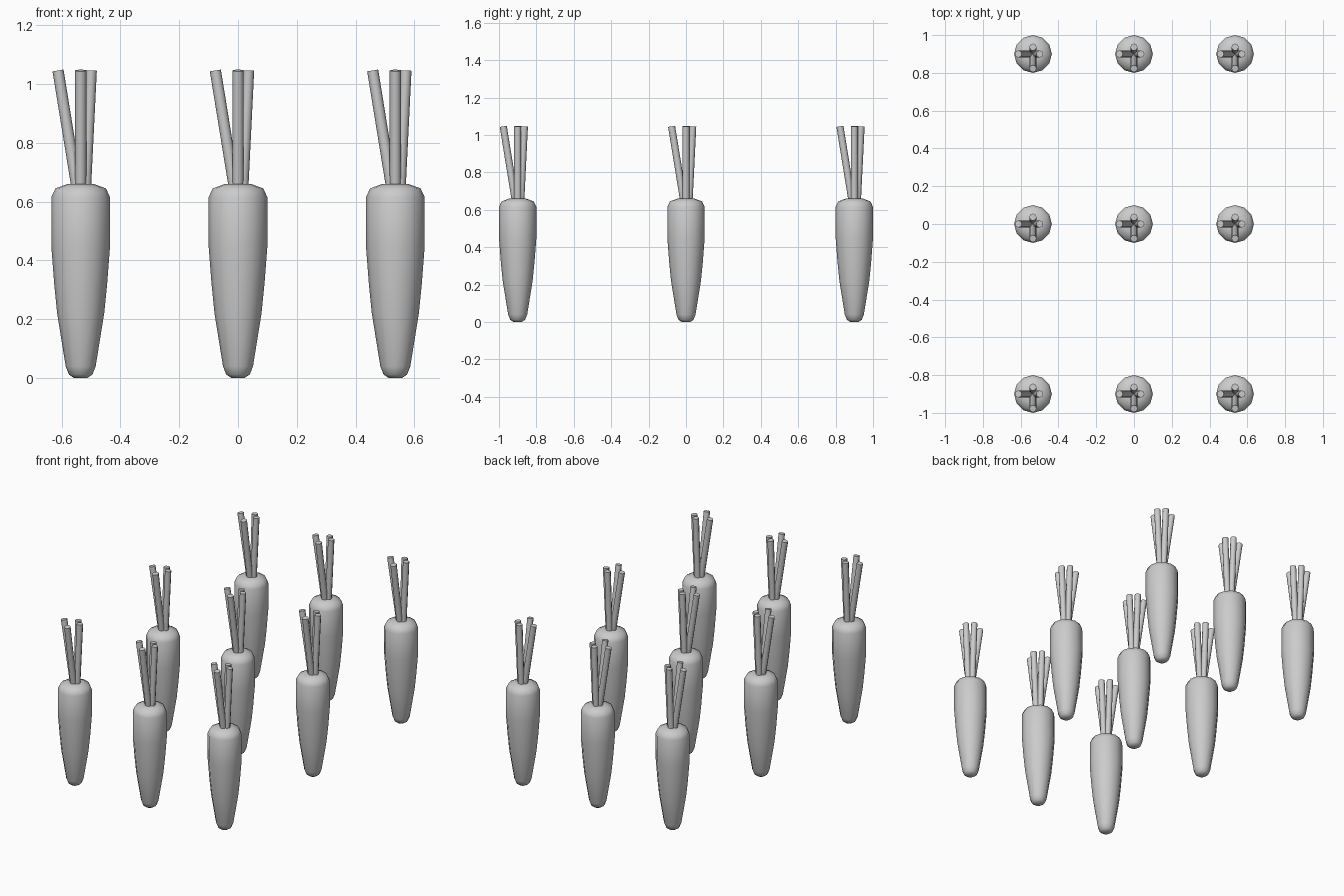
import bpy, bmesh, math
from mathutils import Vector

cube = bpy.data.objects.get("Cube")
if cube:
    bpy.data.objects.remove(cube)

grey = bpy.data.materials.new("plain grey")
grey.use_nodes = True
grey.diffuse_color = (0.6, 0.6, 0.6, 1)
grey.node_tree.nodes["Principled BSDF"].inputs["Base Color"].default_value = (0.6, 0.6, 0.6, 1)


def finish(name, bm, angle):
    """Turn a bmesh into a smooth-shaded mesh datablock."""
    bmesh.ops.recalc_face_normals(bm, faces=bm.faces)
    mesh = bpy.data.meshes.new(name)
    bm.to_mesh(mesh)
    bm.free()
    mesh.materials.append(grey)
    mesh.shade_smooth()
    mesh.set_sharp_from_angle(angle=math.radians(angle))
    return mesh


def lathe(name, profile, sides):
    """Stack rings of (radius, height) and cap both ends."""
    bm = bmesh.new()
    rings = []
    for r, z in profile:
        rings.append([bm.verts.new((r * math.cos(a), r * math.sin(a), z))
                      for a in (math.tau * i / sides for i in range(sides))])
    for low, high in zip(rings, rings[1:]):
        for i in range(sides):
            j = (i + 1) % sides
            bm.faces.new((low[i], low[j], high[j], high[i]))
    bm.faces.new(rings[0])
    bm.faces.new(rings[-1])
    return finish(name, bm, 50)


def stalks(name, ends, radius, sides):
    """Leaning rods, each from a base point to a top point."""
    bm = bmesh.new()
    for base, top in ends:
        base, top = Vector(base), Vector(top)
        axis = top - base
        matrix = axis.to_track_quat('Z', 'Y').to_matrix().to_4x4()
        matrix.translation = (base + top) / 2
        bmesh.ops.create_cone(bm, cap_ends=True, segments=sides, radius1=radius,
                              radius2=radius, depth=axis.length, matrix=matrix)
    return finish(name, bm, 50)


# Tapered root with a rounded tip and shoulder
root = lathe("root", [(0.022, 0.0), (0.04, 0.012), (0.051, 0.04), (0.08, 0.22), (0.09, 0.32),
                      (0.1, 0.45), (0.1, 0.615), (0.086, 0.645), (0.045, 0.66)], 12)

# Four stalks: two lean far out, two stay nearly upright
lean = [(-0.008, -0.077), (0.015, 0.036)]
ends = [((b, 0, 0.62), (t, 0, 1.046)) for b, t in lean]
ends += [((0, b, 0.62), (0, t, 1.046)) for b, t in lean]
tops = stalks("stalks", ends, 0.019, 8)

# Three by three planting grid
for row, y in enumerate((-0.9, 0, 0.9)):
    for col, x in enumerate((-0.535, 0, 0.535)):
        for mesh in (root, tops):
            obj = bpy.data.objects.new(f"carrot_{mesh.name}_{row}_{col}", mesh)
            obj.location = (x, y, 0)
            bpy.context.collection.objects.link(obj)
